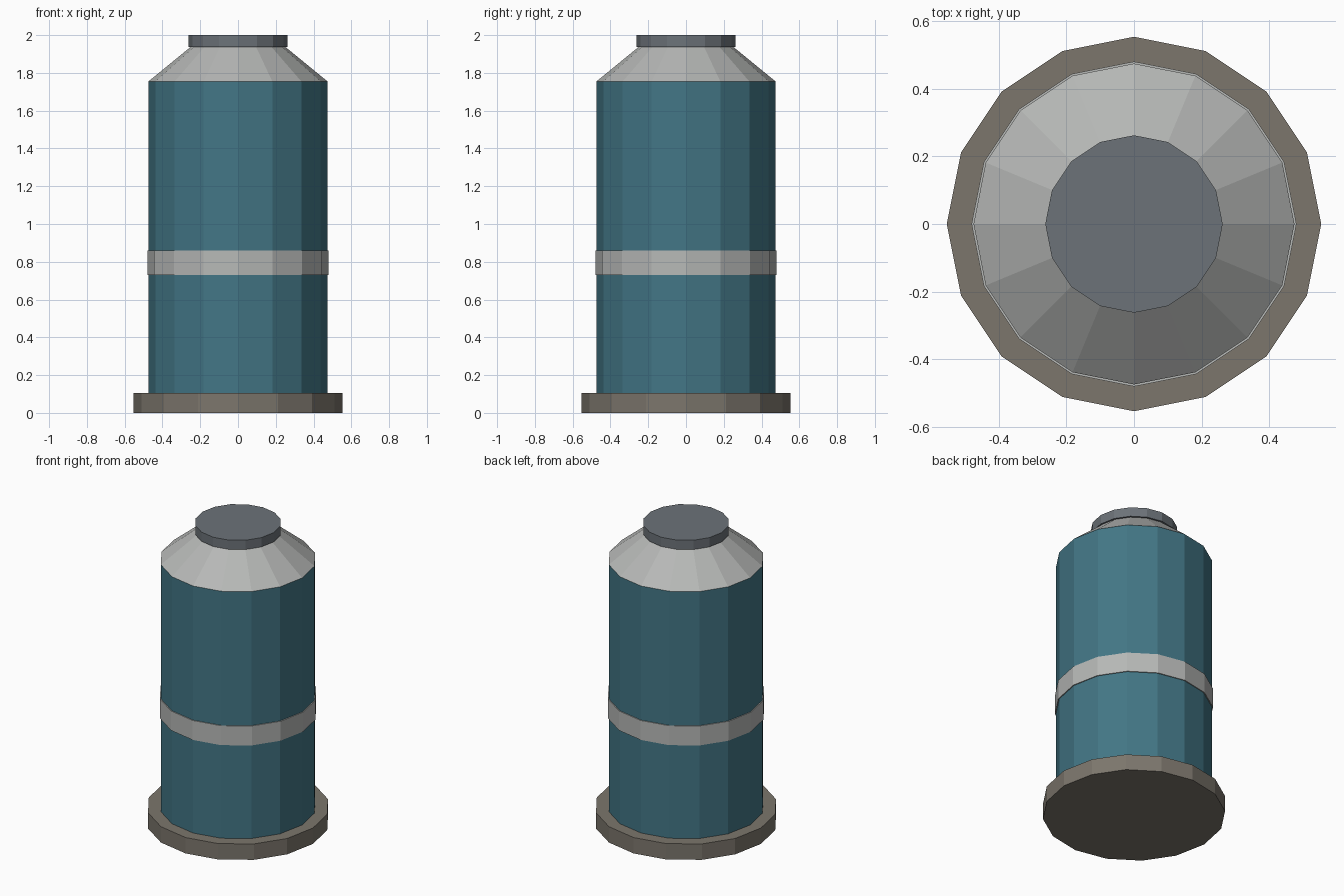
import bpy

if "Cube" in bpy.data.objects:
    bpy.data.objects.remove(bpy.data.objects["Cube"])

SIDES = 16


def material(name, color):
    m = bpy.data.materials.new(name)
    m.diffuse_color = (*color, 1)
    m.use_nodes = True
    m.node_tree.nodes["Principled BSDF"].inputs["Base Color"].default_value = m.diffuse_color
    return m


def ring_part(name, z0, z1, r0, r1, mat):
    bpy.ops.mesh.primitive_cone_add(vertices=SIDES, radius1=r0, radius2=r1,
                                    depth=z1 - z0, location=(0, 0, (z0 + z1) / 2))
    ob = bpy.context.object
    ob.name = name
    ob.data.materials.append(mat)
    return ob


teal = material("teal_paint", (0.055, 0.18, 0.235))
pale = material("pale_metal", (0.47, 0.48, 0.47))
stone = material("base_brown", (0.2, 0.18, 0.15))
steel = material("cap_steel", (0.15, 0.17, 0.19))

# Wide foot and main cylinder
ring_part("base_plate", 0.0, 0.106, 0.553, 0.553, stone)
ring_part("body", 0.106, 1.755, 0.474, 0.474, teal)
# Raised band around the body
ring_part("band", 0.73, 0.86, 0.48, 0.48, pale)
# Tapered shoulder and cap
ring_part("shoulder", 1.755, 1.938, 0.474, 0.25, pale)
ring_part("cap", 1.938, 2.0, 0.262, 0.262, steel)
